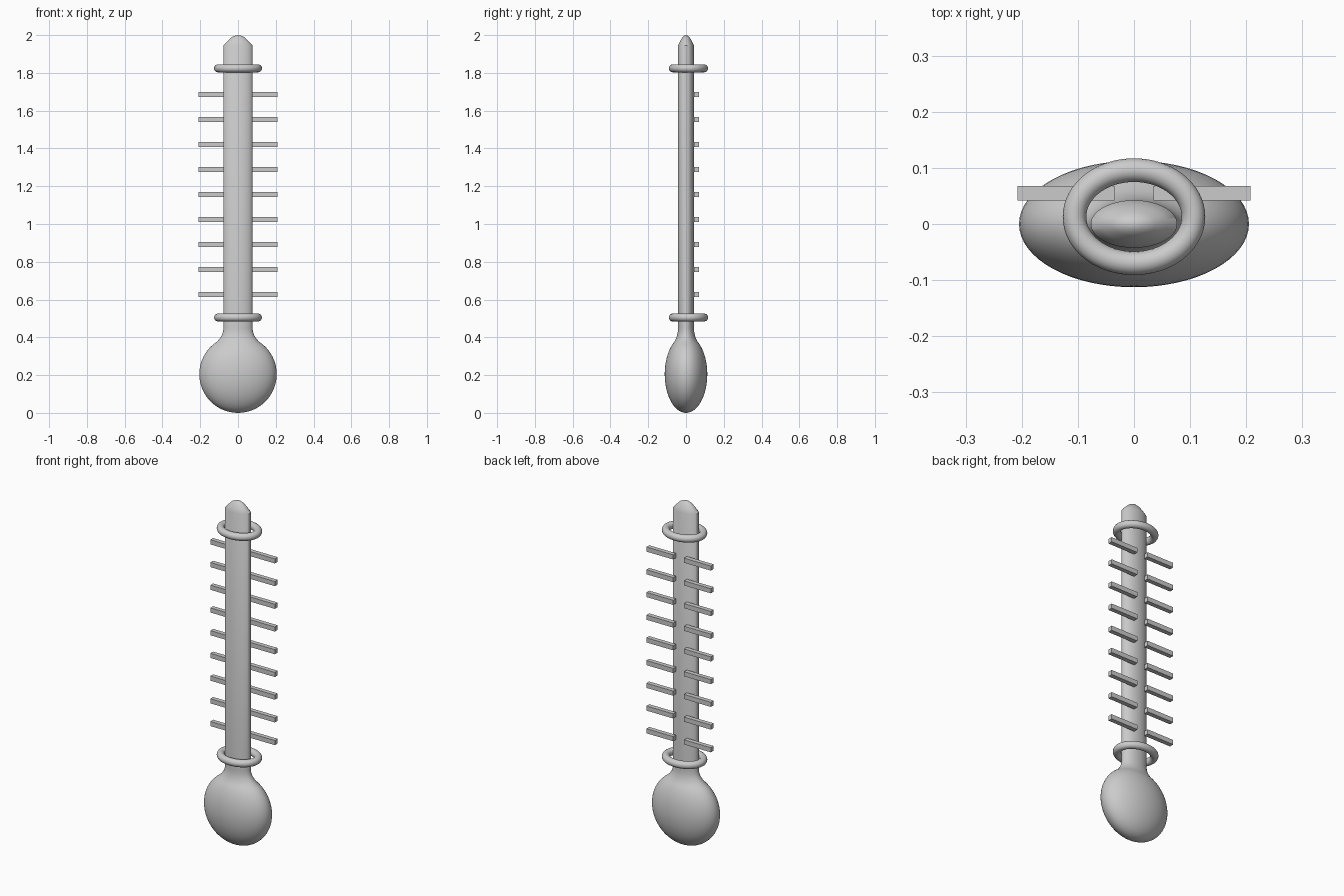
import bpy, bmesh
from math import sin, cos, pi, radians, hypot

if "Cube" in bpy.data.objects:
    bpy.data.objects.remove(bpy.data.objects["Cube"])

DEPTH = 0.55  # body is flattened front to back


def make_object(name, verts, faces, smooth=True):
    mesh = bpy.data.meshes.new(name)
    mesh.from_pydata(verts, [], faces)
    bm = bmesh.new()
    bm.from_mesh(mesh)
    bmesh.ops.remove_doubles(bm, verts=bm.verts, dist=1e-5)
    bmesh.ops.recalc_face_normals(bm, faces=bm.faces)
    for f in bm.faces:
        f.smooth = smooth
    bm.to_mesh(mesh)
    bm.free()
    obj = bpy.data.objects.new(name, mesh)
    bpy.context.collection.objects.link(obj)
    return obj


# Glass body: bulb, fillet neck, straight tube and rounded tip
profile = [(0.205 * cos(radians(a)), 0.205 + 0.205 * sin(radians(a)))
           for a in [-90 + 147 * i / 24 for i in range(25)]]
profile += [(0.096, 0.394), (0.085, 0.412), (0.079, 0.43), (0.077, 0.45),
            (0.077, 1.945), (0.058, 1.966), (0.038, 1.986), (0.02, 1.996), (0, 2.0)]
N = 64
verts = [(r * cos(2 * pi * j / N), DEPTH * r * sin(2 * pi * j / N), z)
         for r, z in profile for j in range(N)]
faces = [(i * N + j, i * N + (j + 1) % N, (i + 1) * N + (j + 1) % N, (i + 1) * N + j)
         for i in range(len(profile) - 1) for j in range(N)]
body = make_object("glass_body", verts, faces)
bpy.context.view_layer.objects.active = body
body.select_set(True)
bpy.ops.object.shade_smooth_by_angle(angle=radians(40))


# Mounting rings: round section swept along an ellipse
def ring(name, z0, a=0.106, b=0.083, t=0.021, y0=0.013, n=64, m=16):
    verts = []
    for i in range(n):
        u = 2 * pi * i / n
        nx, ny = b * cos(u), a * sin(u)
        length = hypot(nx, ny)
        for j in range(m):
            v = 2 * pi * j / m
            d = t * cos(v) / length
            verts.append((a * cos(u) + nx * d, y0 + b * sin(u) + ny * d, z0 + t * sin(v)))
    faces = [(i * m + j, (i + 1) % n * m + j, (i + 1) % n * m + (j + 1) % m, i * m + (j + 1) % m)
             for i in range(n) for j in range(m)]
    return make_object(name, verts, faces)


ring("lower_ring", 0.505)
ring("upper_ring", 1.824)

# Scale marks: nine bars behind the tube, mirrored left and right
x0, x1, y0, y1, h = 0.035, 0.208, 0.042, 0.068, 0.0135
cube_faces = [(0, 1, 3, 2), (4, 5, 7, 6), (0, 1, 5, 4), (2, 3, 7, 6), (0, 2, 6, 4), (1, 3, 7, 5)]
for k in range(9):
    z = 0.627 + k * 0.1323
    bar = make_object(f"scale_mark_{k + 1}",
                      [(x, y, z + dz) for x in (x0, x1) for y in (y0, y1) for dz in (-h, h)],
                      cube_faces, smooth=False)
    bar.modifiers.new("mirror", 'MIRROR').use_axis[0] = True
